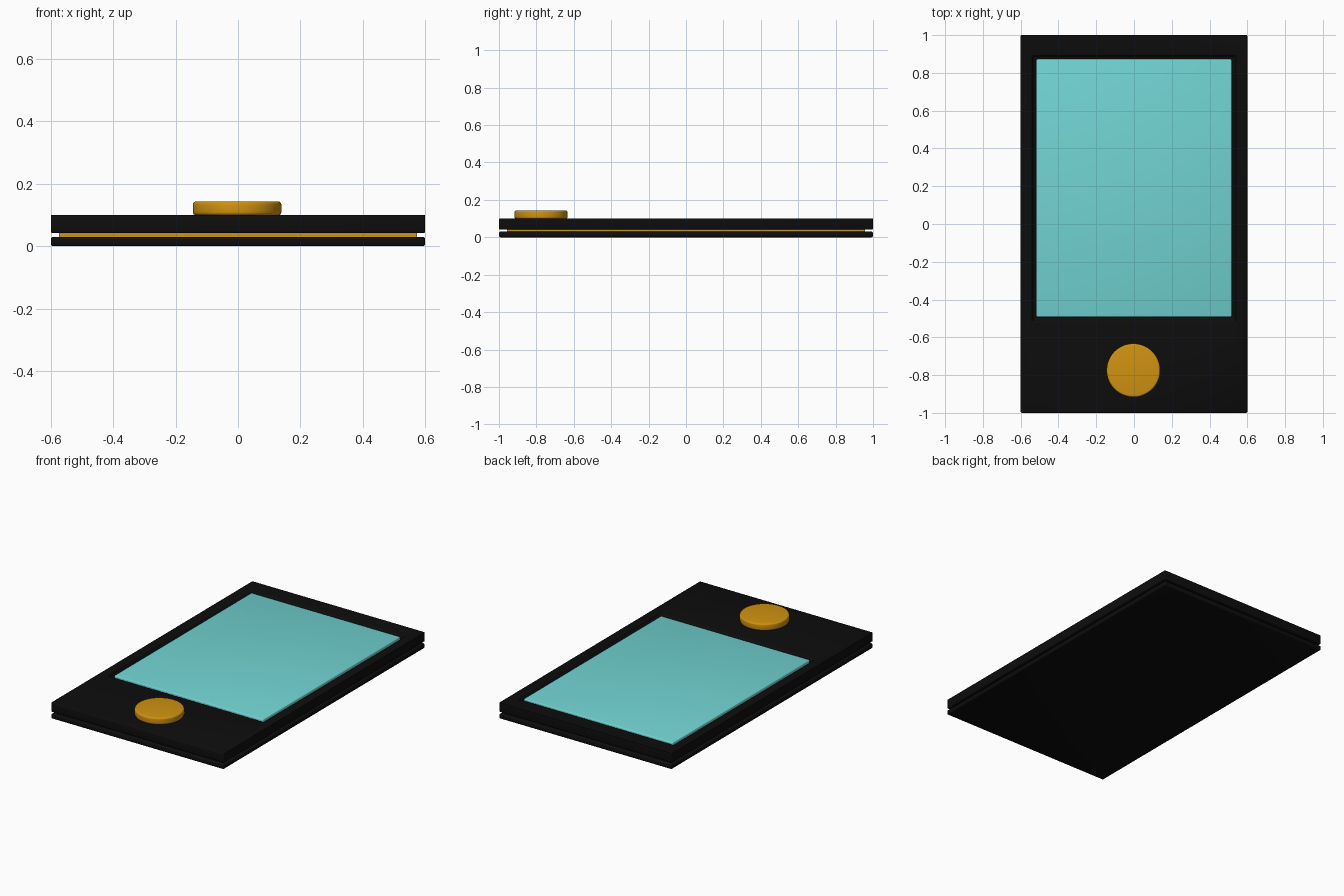
import bpy, bmesh, math

cube = bpy.data.objects.get("Cube")
if cube:
    bpy.data.objects.remove(cube, do_unlink=True)


def material(name, rgb):
    mat = bpy.data.materials.new(name)
    mat.use_nodes = True
    mat.diffuse_color = (*rgb, 1)
    mat.node_tree.nodes["Principled BSDF"].inputs["Base Color"].default_value = (*rgb, 1)
    return mat


black = material("black", (0.004, 0.004, 0.004))
gold = material("gold", (0.63, 0.29, 0.005))
teal = material("teal", (0.165, 0.66, 0.65))


def finish(obj, name, mat, bevel, segments):
    """Name, colour, round the edges and shade a part."""
    obj.name = name
    obj.data.materials.append(mat)
    bpy.ops.object.select_all(action="DESELECT")
    obj.select_set(True)
    bpy.context.view_layer.objects.active = obj
    if bevel:
        mod = obj.modifiers.new("rounded edges", "BEVEL")
        mod.width = bevel
        mod.segments = segments
        mod.limit_method = "ANGLE"
        bpy.ops.object.modifier_apply(modifier=mod.name)
    bpy.ops.object.shade_smooth_by_angle(angle=math.radians(35))


def slab(name, mat, rings, bevel=0, segments=3):
    """Join rectangular rings (half width, y min, y max, z) from bottom to top."""
    bm = bmesh.new()
    loops = [[bm.verts.new(p) for p in ((-w, y0, z), (w, y0, z), (w, y1, z), (-w, y1, z))]
             for w, y0, y1, z in rings]
    for low, high in zip(loops, loops[1:]):
        for i in range(4):
            j = (i + 1) % 4
            bm.faces.new((low[i], low[j], high[j], high[i]))
    bm.faces.new(reversed(loops[0]))
    bm.faces.new(loops[-1])
    mesh = bpy.data.meshes.new(name)
    bm.to_mesh(mesh)
    bm.free()
    obj = bpy.data.objects.new(name, mesh)
    bpy.context.collection.objects.link(obj)
    finish(obj, name, mat, bevel, segments)


# Back plate and the recessed seam core
slab("back_plate", black, [(0.6, -1, 1, 0), (0.6, -1, 1, 0.03)], 0.008)
slab("seam_core", gold, [(0.573, -0.957, 0.957, 0.025), (0.573, -0.957, 0.957, 0.048)])

# Front plate with a shallow recess for the screen
slab("front_plate", black, [
    (0.6, -1, 1, 0.042), (0.6, -1, 1, 0.1),
    (0.54, -0.515, 0.895, 0.1), (0.53, -0.505, 0.885, 0.08)], 0.006)

# Screen sitting in the recess
slab("screen", teal, [(0.518, -0.493, 0.873, 0.075), (0.518, -0.493, 0.873, 0.099)], 0.007)

# Round button
bpy.ops.mesh.primitive_cylinder_add(vertices=64, radius=0.142, depth=0.044,
                                    location=(-0.003, -0.775, 0.121))
finish(bpy.context.object, "round_button", gold, 0.01, 4)
